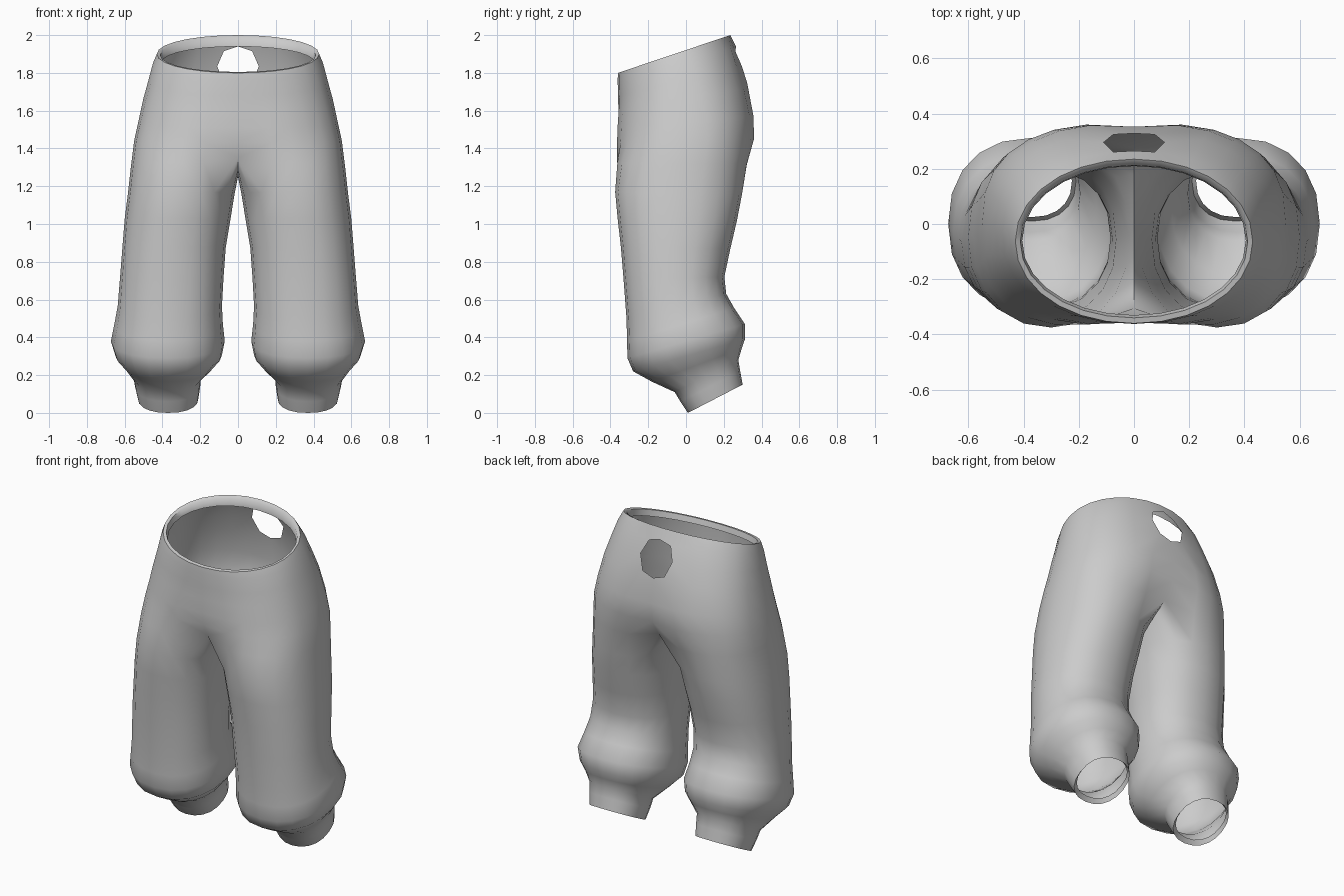
import bpy, bmesh, math

if "Cube" in bpy.data.objects:
    bpy.data.objects.remove(bpy.data.objects["Cube"])

N = 20                 # points around a leg
ARC = 14               # steps along the half waist arc, front centre to back centre
SEAM = 6               # steps along the crotch seam


def lerp(a, b, t):
    return a + (b - a) * t


def spow(v, p):
    return math.copysign(abs(v) ** (2 / p), v)


def leg_point(row, ang):
    """Point on a tilted rounded leg ring: inner x, outer x, front y, back y, front z, back z."""
    xi, xo, yf, yb, zf, zb = row
    s = (spow(math.sin(ang), 2.25) + 1) / 2
    x = (xi + xo) / 2 + (xo - xi) / 2 * spow(math.cos(ang), 2.25)
    return (x, lerp(yf, yb, s), lerp(zf, zb, s))


def hip_point(row, ang):
    """Point on a half hip ring: half width, front y, back y, front z, back z, squareness, centre dip."""
    w, yf, yb, zf, zb, p, dip = row
    s = (spow(math.sin(ang), p) + 1) / 2
    x = w * max(0, spow(math.cos(ang), p))
    y = lerp(yf, yb, s)
    y *= 1 - dip * max(0, 1 - x / 0.22) ** 1.5
    return (x, y, lerp(zf, zb, s))


LEG = [  # cuff hem upward
    (.225, .515, .025, .285, .03, .165),
    (.21, .53, .01, .30, 0, .15),
    (.20, .545, -.03, .287, .06, .22),
    (.195, .555, -.06, .277, .11, .28),
    (.135, .60, -.18, .295, .165, .34),
    (.085, .65, -.28, .312, .22, .39),
    (.07, .673, -.31, .312, .29, .47),
    (.08, .655, -.312, .255, .38, .555),
    (.085, .637, -.315, .213, .5, .63),
    (.077, .625, -.33, .203, .7, .72),
    (.065, .612, -.345, .235, .88, .87),
    (.04, .60, -.362, .27, 1.03, 1.02),
    (.018, .583, -.375, .295, 1.17, 1.15),
]
CROTCH_LEG = (0, .565, -.377, .33, 1.31, 1.30)
CROTCH_HIP = (.565, -.377, .34, 1.34, 1.33, 2.6, .12)
HIP = [  # above the crotch to the waistband and its inner lip
    (.55, -.375, .370, 1.43, 1.45, 2.6, .08),
    (.528, -.372, .367, 1.51, 1.57, 2.5, .04),
    (.502, -.365, .335, 1.60, 1.72, 2.4, .02),
    (.476, -.36, .30, 1.68, 1.83, 2.3, 0),
    (.45, -.362, .265, 1.765, 1.94, 2.15, 0),
    (.43, -.36, .235, 1.80, 2.0, 2.05, 0),
    (.412, -.34, .213, 1.805, 1.985, 2.05, 0),
    (.405, -.33, .21, 1.77, 1.94, 2.05, 0),
]

bm = bmesh.new()
# index 0..ARC run front to back round the outside, the rest come back along the inside
start = -math.pi / 2 - (SEAM / 2 - 1 + .0) * math.tau / N
start = -ARC / 2 * math.tau / N
angles = [start + i * math.tau / N for i in range(N)]

# leg rings
rings = [[bm.verts.new(leg_point(r, a)) for a in angles] for r in LEG]

# crotch ring: outer part blends leg and hip, inner part is the saddle seam on the centre line
ring = []
for i, a in enumerate(angles):
    if 0 < i < ARC:
        p = leg_point(CROTCH_LEG, a)
        q = hip_point(CROTCH_HIP, (i / ARC - .5) * math.pi)
        co = [lerp(p[k], q[k], .5) for k in range(3)]
    else:
        u = 1 if i == 0 else (1 if i == ARC else 0)
        t = 0 if i == 0 else 1 - (i - ARC) / SEAM
        y = lerp(-.305, .275, t)
        co = (0, y, 1.25 + .1 * abs(2 * t - 1) ** 2.5)
    ring.append(bm.verts.new(co))
rings.append(ring)

for lo, hi in zip(rings, rings[1:]):
    for i in range(N):
        j = (i + 1) % N
        bm.faces.new((lo[i], lo[j], hi[j], hi[i]))

# hip rings
arcs = [ring[:ARC + 1]]
for r in HIP:
    arcs.append([bm.verts.new(hip_point(r, (i / ARC - .5) * math.pi)) for i in range(ARC + 1)])

# round hole at the centre back: shape its rim, then leave its faces out
for k, hx in ((3, .075), (4, .11), (5, .075)):
    arcs[k][ARC - 1].co.x = hx
    arcs[k][ARC - 1].co.y = arcs[k][ARC].co.y - .004
arcs[3][ARC - 1].co.z = 1.745
arcs[4][ARC - 1].co.z = 1.835
arcs[5][ARC - 1].co.z = 1.915
for k, (lo, hi) in enumerate(zip(arcs, arcs[1:])):
    for i in range(ARC):
        if k in (3, 4) and i == ARC - 1:
            continue
        bm.faces.new((lo[i], lo[i + 1], hi[i + 1], hi[i]))

# mirror to the other leg and weld the centre line
geo = bm.verts[:] + bm.edges[:] + bm.faces[:]
bmesh.ops.mirror(bm, geom=geo, axis='X', merge_dist=.0005)
bmesh.ops.remove_doubles(bm, verts=bm.verts[:], dist=.0005)
bmesh.ops.recalc_face_normals(bm, faces=bm.faces[:])

mesh = bpy.data.meshes.new("trousers")
bm.to_mesh(mesh)
bm.free()
trousers = bpy.data.objects.new("trousers", mesh)
bpy.context.collection.objects.link(trousers)

cloth = bpy.data.materials.new("grey_cloth")
cloth.diffuse_color = (.6, .6, .6, 1)
cloth.use_nodes = True
cloth.node_tree.nodes["Principled BSDF"].inputs["Base Color"].default_value = cloth.diffuse_color
mesh.materials.append(cloth)

bpy.context.view_layer.objects.active = trousers
trousers.select_set(True)
bpy.ops.object.shade_smooth_by_angle(angle=math.radians(60))
